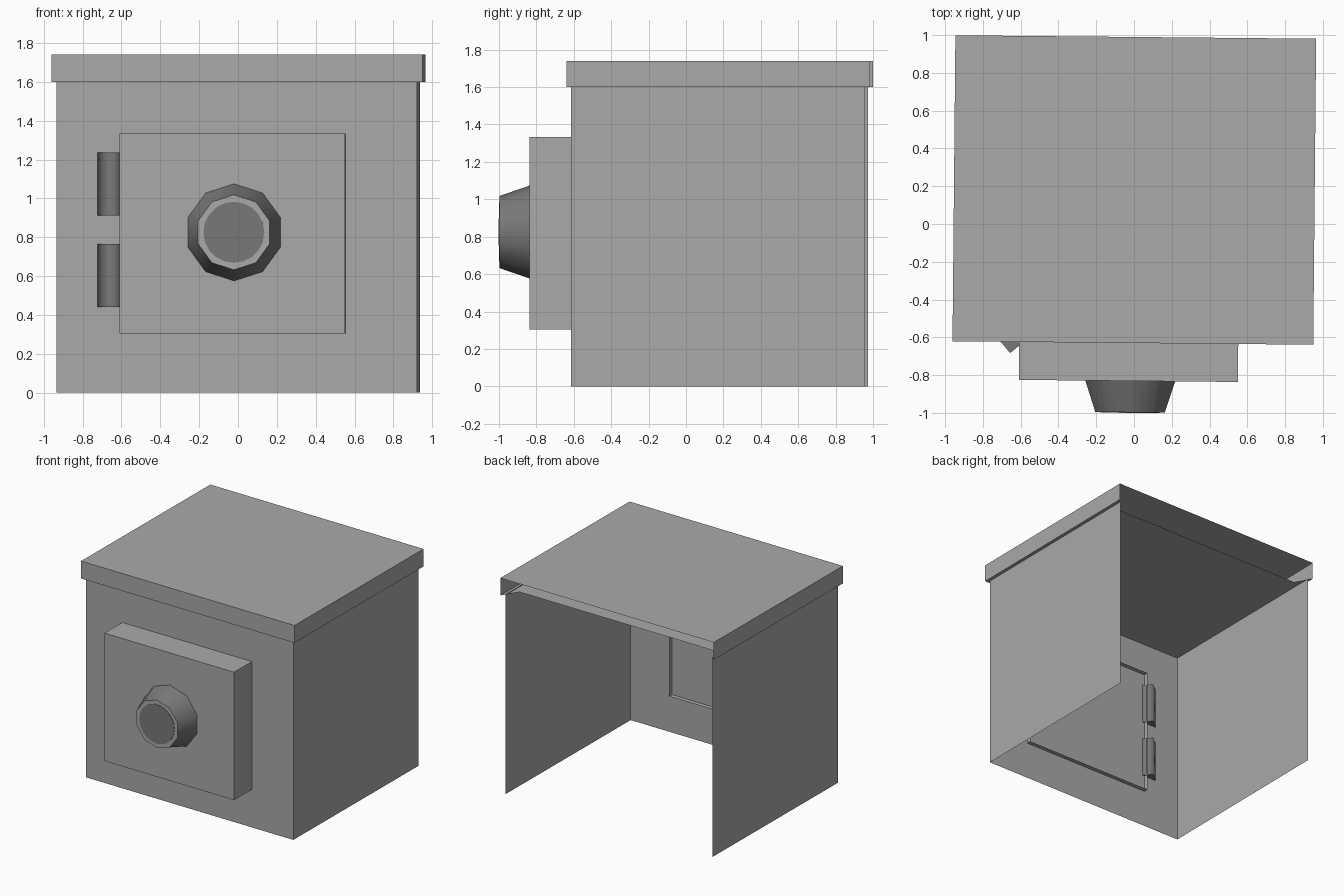
import bpy, bmesh, math
from mathutils import Matrix

cube = bpy.data.objects.get("Cube")
if cube:
    bpy.data.objects.remove(cube, do_unlink=True)


def material(name, grey):
    mat = bpy.data.materials.new(name)
    mat.use_nodes = True
    colour = (grey, grey, grey, 1)
    mat.diffuse_color = colour
    mat.node_tree.nodes["Principled BSDF"].inputs["Base Color"].default_value = colour
    return mat


light = material("light grey metal", 0.4)
dark = material("dark grey metal", 0.19)
TURN = Matrix.Rotation(math.radians(-0.54), 4, "Z")  # whole model stands slightly turned


def finish(name, bm, mats):
    bm.transform(TURN)
    mesh = bpy.data.meshes.new(name)
    bm.to_mesh(mesh)
    bm.free()
    for mat in mats:
        mesh.materials.append(mat)
    obj = bpy.data.objects.new(name, mesh)
    bpy.context.collection.objects.link(obj)
    return obj


def box(x0, x1, y0, y1, z0, z1, open_sides):
    """Box without the sides whose outward direction is listed."""
    bm = bmesh.new()
    bmesh.ops.create_cube(bm, size=1)
    bm.normal_update()
    gone = [f for f in bm.faces
            if tuple(round(c) for c in f.normal) in open_sides]
    bmesh.ops.delete(bm, geom=gone, context="FACES")
    bmesh.ops.scale(bm, vec=(x1 - x0, y1 - y0, z1 - z0), verts=bm.verts)
    bmesh.ops.translate(bm, vec=((x0 + x1) / 2, (y0 + y1) / 2, (z0 + z1) / 2), verts=bm.verts)
    return bm


def prism(segments, r1, r2, depth, place):
    """Cone section along z with smooth sides and flat caps."""
    bm = bmesh.new()
    bmesh.ops.create_cone(bm, cap_ends=True, segments=segments,
                          radius1=r1, radius2=r2, depth=depth)
    bm.normal_update()
    for f in bm.faces:
        f.smooth = abs(f.normal.z) < 0.9
    return bm, place


BACK, TOP, BOTTOM = (0, 1, 0), (0, 0, 1), (0, 0, -1)

# Cabinet: front and two side walls, open at back and base
finish("cabinet_walls", box(-0.928, 0.928, -0.606, 0.965, 0, 1.605, {BACK, TOP, BOTTOM}), [light])

# Lid: top with a skirt on three sides
X, Y0, Y1, Z = 0.955, -0.63, 0.99, 1.6
lid = box(-X, X, Y0, Y1, Z, 1.74, {BACK, BOTTOM})
# Lid underside, cut back along the open rear
under = [(-X, Y1), (-X + 0.08, Y1 - 0.13), (X - 0.08, Y1 - 0.13),
         (X, Y1), (X, Y0), (-X, Y0)]
lid.faces.new([lid.verts.new((x, y, Z)) for x, y in under])
finish("lid", lid, [light])

# Door: shell whose rim reaches a little inside the front wall
finish("door", box(-0.602, 0.558, -0.831, -0.57, 0.305, 1.333, {BACK}), [light])

# Knob: tapered, ten-sided, dark sides with a light front ring
facing = Matrix.Rotation(math.radians(90), 4, "X")


def turned(name, segments, r1, r2, y_back, y_front, pick, mats):
    bm, place = prism(segments, r1, r2, y_back - y_front,
                      Matrix.Translation((-0.012, (y_back + y_front) / 2, 0.825)) @ facing)
    for f in bm.faces:
        f.material_index = pick(f)
    bm.transform(place)
    finish(name, bm, mats)


turned("knob", 10, 0.25, 0.193, -0.831, -0.997,
       lambda f: 0 if f.normal.z > 0.9 else 1, [light, dark])
turned("knob_centre", 20, 0.157, 0.157, -0.995, -1.0, lambda f: 0, [dark])

# Hinges: four-sided pins sunk through the front wall
for name, z in (("upper_hinge", 1.073), ("lower_hinge", 0.602)):
    bm, place = prism(4, 0.074, 0.074, 0.325,
                      Matrix.Translation((-0.643, -0.616, z))
                      @ Matrix.Rotation(math.radians(-5), 4, "Z"))
    bm.transform(place)
    finish(name, bm, [dark])
